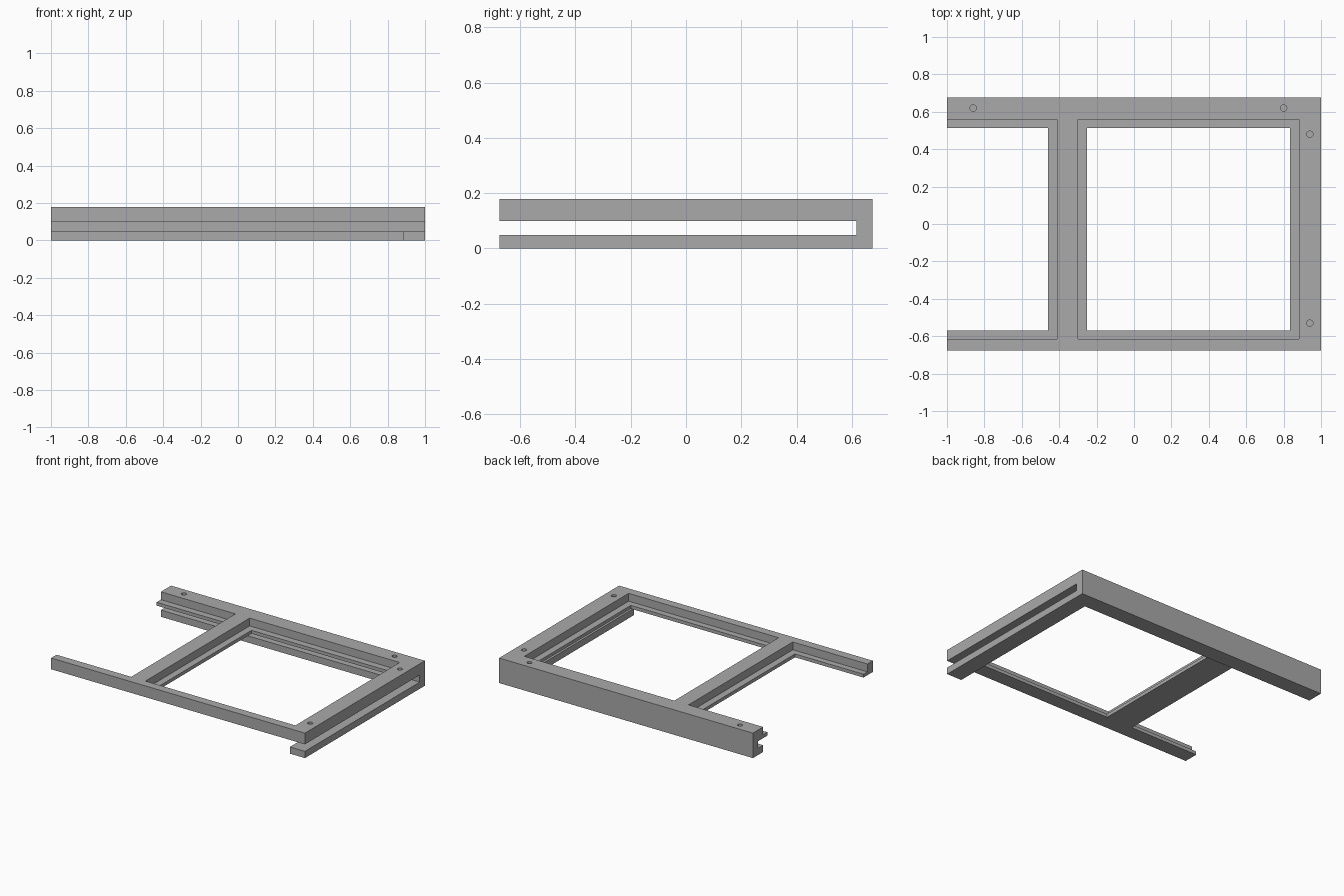
import bpy
import bmesh
from mathutils import Matrix, Vector

if "Cube" in bpy.data.objects:
    bpy.data.objects.remove(bpy.data.objects["Cube"], do_unlink=True)

# Main levels and outline
HX, HY = 1.0, 0.675
TOP, DECK, FLOOR, LEDGE = 0.178, 0.098, 0.048, 0.122
OUT = 0.2  # cutter overshoot

grey = bpy.data.materials.new("plain_grey")
grey.use_nodes = True
grey.diffuse_color = (0.4, 0.4, 0.4, 1)
grey.node_tree.nodes["Principled BSDF"].inputs["Base Color"].default_value = grey.diffuse_color


def make_object(name, bm):
    mesh = bpy.data.meshes.new(name)
    bm.to_mesh(mesh)
    bm.free()
    mesh.materials.append(grey)
    obj = bpy.data.objects.new(name, mesh)
    bpy.context.collection.objects.link(obj)
    return obj


def box(name, x, y, z):
    bm = bmesh.new()
    spans = (x, y, z)
    centre = Vector([(a + b) / 2 for a, b in spans])
    size = Vector([b - a for a, b in spans])
    bmesh.ops.create_cube(bm, size=1, matrix=Matrix.Translation(centre) @ Matrix.Diagonal(size).to_4x4())
    return make_object(name, bm)


def peg(name, x, y, z):
    bm = bmesh.new()
    bmesh.ops.create_cone(bm, cap_ends=True, segments=24, radius1=0.017, radius2=0.017,
                          depth=z[1] - z[0], matrix=Matrix.Translation((x, y, sum(z) / 2)))
    return make_object(name, bm)


frame = box("slotted_frame", (-HX, HX), (-HY, HY), (0, TOP))
cutters = []

# Screw holes through the upper frame
for x, y in ((-0.86, 0.62), (0.8, 0.62), (0.94, 0.48), (0.94, -0.53)):
    cutters.append(peg("screw_hole", x, y, (DECK, TOP + OUT)))

# Sliding slot, closed along the back by a spine
cutters.append(box("slot", (-HX - OUT, HX + OUT), (-HY - OUT, 0.617), (FLOOR, DECK)))

# Lower level keeps only an L of back rail and side rail
cutters.append(box("lower_clearance", (-HX - OUT, 0.882), (-HY - OUT, 0.56), (-OUT, FLOOR + 0.02)))

# Two bays with a stepped ledge: closed window and open-ended bay
for label, x0, x1, step0 in (("window", -0.30, 0.882, 0.048), ("open_bay", -HX - OUT, -0.412, 0)):
    cutters.append(box(label + "_recess", (x0, x1), (-0.614, 0.56), (LEDGE, TOP + OUT)))
    cutters.append(box(label + "_opening", (x0 + step0, x1 - 0.048), (-0.57, 0.512),
                       (FLOOR + 0.03, LEDGE + 0.02)))

for cutter in cutters:
    cutter.hide_render = True
    mod = frame.modifiers.new(cutter.name, "BOOLEAN")
    mod.operation = "DIFFERENCE"
    mod.solver = "EXACT"
    mod.object = cutter

# Bake the cuts and drop the helpers
bpy.context.view_layer.update()
graph = bpy.context.evaluated_depsgraph_get()
result = bpy.data.meshes.new_from_object(frame.evaluated_get(graph))
frame.modifiers.clear()
frame.data = result
for cutter in cutters:
    bpy.data.objects.remove(cutter, do_unlink=True)
